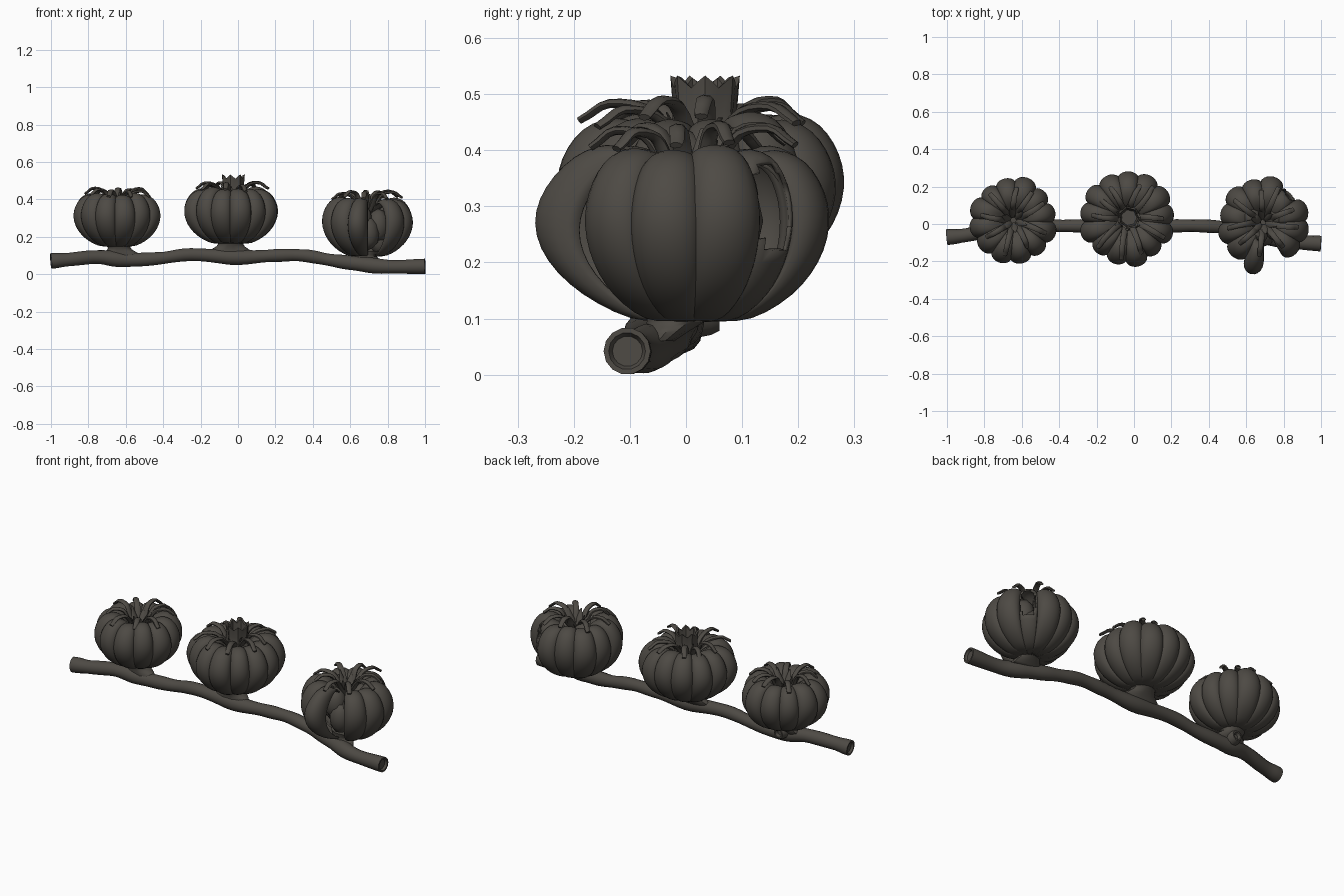
import bpy, bmesh, math, random
from mathutils import Vector

random.seed(4)
if "Cube" in bpy.data.objects:
    bpy.data.objects.remove(bpy.data.objects["Cube"])


def material(name, rgb):
    m = bpy.data.materials.new(name)
    m.use_nodes = True
    m.diffuse_color = (*rgb, 1)
    bsdf = next(n for n in m.node_tree.nodes if n.type == 'BSDF_PRINCIPLED')
    bsdf.inputs["Base Color"].default_value = (*rgb, 1)
    return m


BARK = material("dark bark", (0.075, 0.068, 0.058))


def finish(name, bm, angle=45):
    bmesh.ops.recalc_face_normals(bm, faces=bm.faces)
    me = bpy.data.meshes.new(name)
    bm.to_mesh(me)
    bm.free()
    me.materials.append(BARK)
    me.shade_smooth()
    me.set_sharp_from_angle(angle=math.radians(angle))
    ob = bpy.data.objects.new(name, me)
    bpy.context.collection.objects.link(ob)
    return ob


def loft(bm, rings, closed=True):
    """Skin a list of point rows with quads."""
    rows = [[bm.verts.new(p) for p in ring] for ring in rings]
    n = len(rows[0])
    for a, b in zip(rows, rows[1:]):
        for i in range(n if closed else n - 1):
            j = (i + 1) % n
            bm.faces.new((a[i], a[j], b[j], b[i]))
    if closed:
        return [bm.faces.new(rows[0]), bm.faces.new(rows[-1])]


def spline(pts, steps):
    """Catmull-Rom resampling of tuples of any length."""
    pts = [Vector(p) for p in pts]
    p = [2 * pts[0] - pts[1]] + pts + [2 * pts[-1] - pts[-2]]
    out = []
    for i in range(1, len(p) - 2):
        for s in range(steps):
            t = s / steps
            a, b, c, d = p[i - 1:i + 3]
            out.append(0.5 * (2 * b + (c - a) * t + (2 * a - 5 * b + 4 * c - d) * t * t
                              + (3 * b - a - 3 * c + d) * t ** 3))
    return out + [pts[-1]]


def tube(bm, path, radii, sides, side_dir, flat=1.0):
    """Sweep an ellipse along a path; side_dir fixes the wide axis."""
    rings = []
    for i, p in enumerate(path):
        tan = (path[min(i + 1, len(path) - 1)] - path[max(i - 1, 0)]).normalized()
        u = (side_dir - tan * side_dir.dot(tan)).normalized()
        v = tan.cross(u)
        rings.append([p + radii[i] * (u * math.cos(a) + v * flat * math.sin(a))
                      for a in (k * math.tau / sides for k in range(sides))])
    return loft(bm, rings)


def recess(bm, faces, rim, depth):
    bmesh.ops.recalc_face_normals(bm, faces=bm.faces)
    bmesh.ops.inset_individual(bm, faces=faces, thickness=rim, depth=0)
    bmesh.ops.inset_individual(bm, faces=faces, thickness=.006, depth=-depth)


def polar(c, r, a, z):
    return Vector((c[0] + r * math.cos(a), c[1] + r * math.sin(a), z))


RIGHT, MIDDLE, LEFT = (-.645, .02), (-.035, .03), (.69, .01)

# Branch: swollen at the ends and under each pod, with recessed cut faces
BRANCH = [(-1, -.07, .071), (-.9, -.06, .079), (-.75, -.03, .092), (-.6, -.01, .077),
          (-.42, -.01, .085), (-.25, -.01, .105), (0, -.01, .09), (.2, -.01, .1),
          (.35, -.01, .1), (.5, -.02, .075), (.65, -.05, .055), (.8, -.09, .04),
          (1, -.105, .042)]
path = spline(BRANCH, 5)
radii = []
for i, p in enumerate(path):
    near = min(abs(p.x - c[0]) for c in (RIGHT, MIDDLE, LEFT))
    radii.append(.034 + .008 * abs(p.x) ** 8 + .008 * max(0, 1 - near / .2)
                 + .0015 * math.sin(i * 1.1))
bm = bmesh.new()
ends = tube(bm, path, radii, 14, Vector((0, 1, 0)))
recess(bm, ends, .009, .012)
finish("branch", bm)

# Meridian of a pod lobe: radius and height as fractions
MERIDIAN = spline([(.12, .02), (.44, .04), (.73, .17), (.92, .35), (1, .55), (.965, .74),
                   (.83, .9), (.63, .965), (.43, .92), (.25, .8), (.1, .72)], 3)


def lobe(bm, c, R, z0, H, a, half, lean=0.0, narrow=1.0, top_cut=0, crease=.83):
    """One swollen segment; lean pushes its middle outward."""
    rows = []
    for r, h in MERIDIAN[:len(MERIDIAN) - top_cut]:
        row = []
        for k in range(-6, 7):
            phi = math.sin(k / 6 * math.pi / 2)
            bulge = math.sqrt(max(0, 1 - phi * phi))
            rad = R * r * (crease + (1 - crease) * bulge) + lean * math.sin(h * math.pi)
            z = z0 + H * (h - .07 * (1 - bulge) * h)
            row.append(polar(c, rad, a + phi * half * narrow, z))
        rows.append(row)
    loft(bm, rows, closed=False)


def pod(name, c, R, z0, H, lobes, turn, skip=(), special=None, hole=None):
    bm = bmesh.new()
    step = math.tau / lobes
    for i in range(lobes):
        size = R * random.uniform(.95, 1.02)
        wide = step / 2 * random.uniform(1.0, 1.12)
        if i not in skip:
            lobe(bm, c, size, z0, H * random.uniform(.97, 1.02), turn + i * step, wide,
                 **(special or {}).get(i, {}))
    if hole:
        spot, size = hole
        bmesh.ops.delete(bm, context='FACES', geom=[
            f for f in bm.faces if math.hypot((f.calc_center_median() - spot).xy.length,
                                              (f.calc_center_median() - spot).z * .5) < size])
    shell = finish(name + "_lobes", bm, 60).modifiers.new("shell", 'SOLIDIFY')
    shell.thickness = .008
    shell.offset = 0


def strands(name, c, R, top, count, turn):
    """Curled ribbons arching from the centre over the shoulders."""
    bm = bmesh.new()
    for i in range(count):
        a = turn + i * math.tau / count + random.uniform(-.12, .12)
        reach = R * random.uniform(.66, .84)
        lift = random.uniform(-.01, .01)
        bend = random.uniform(-.15, .15)
        ctrl = [polar(c, .03, a, top - .09), polar(c, .055, a, top - .045),
                polar(c, reach * .5, a + bend * .3, top + .003 + lift),
                polar(c, reach * .8, a + bend * .7, top + .012 + lift),
                polar(c, reach * .97, a + bend, top - .008 + lift),
                polar(c, reach * 1.05, a + bend, top - .018 + lift)]
        p = spline(ctrl, 3)
        n = len(p) - 1
        rad = [.019 - .007 * k / n for k in range(n + 1)]
        tube(bm, p, rad, 7, Vector((-math.sin(a), math.cos(a), 0)), .55)
    # Short pointed sepals in the middle
    for i in range(6):
        a = turn + .4 + i * math.tau / 6
        p = [polar(c, .02, a, top - .1), polar(c, .04, a, top - .05),
             polar(c, .065 + .01 * (i % 2), a, top - .01 + .01 * (i % 3))]
        tube(bm, p, [.022, .018, .004], 6, Vector((-math.sin(a), math.cos(a), 0)), .4)
    finish(name + "_strands", bm)


def neck(name, c, base, top_z, r_low, r_mid, r_top):
    """Stalk that runs out along the branch below and flares into the pod above."""
    low, high = Vector(base), Vector((c[0], c[1], top_z))
    rows = []
    for f, rx, ry in spline([(0, r_low, .03), (.3, r_low * .8, .042),
                             (.6, r_mid, r_mid * .95), (1, r_top, r_top)], 3):
        p = low.lerp(high, f)
        rows.append([p + Vector((rx * math.cos(k * math.tau / 14),
                                 ry * math.sin(k * math.tau / 14), 0)) for k in range(14)])
    bm = bmesh.new()
    loft(bm, rows)
    finish(name + "_neck", bm)


# Whole pods
pod("right_pod", RIGHT, .232, .146, .29, 12, .2)
strands("right_pod", RIGHT, .232, .437, 9, .3)
neck("right_pod", RIGHT, (-.62, -.01, .09), .175, .11, .06, .085)
pod("middle_pod", MIDDLE, .255, .16, .31, 13, .1)
strands("middle_pod", MIDDLE, .258, .468, 10, .1)
neck("middle_pod", MIDDLE, (-.045, -.01, .1), .2, .13, .068, .1)

# Split pod: one lobe missing, its neighbour peeled outward, a small hole at the back
pod("split_pod", LEFT, .241, .092, .324, 12, math.radians(-103), skip=(1,),
    special={0: dict(lean=.042, narrow=.8, top_cut=5, crease=.66),
             5: dict(lean=-.012, narrow=.95)},
    hole=(polar(LEFT, .205, math.radians(46), .3), .042))
strands("split_pod", LEFT, .241, .428, 9, .35)
neck("split_pod", LEFT, (.67, -.05, .06), .125, .1, .06, .085)

# Knobbly core seen through the split
bm = bmesh.new()
for i in range(10):
    made = bmesh.ops.create_icosphere(bm, subdivisions=2, radius=.06)["verts"]
    bmesh.ops.scale(bm, vec=(1, 1, 1.5), verts=made)
    bmesh.ops.translate(bm, vec=polar(LEFT, .07, i * 2.4, .19 + .014 * i), verts=made)
finish("split_pod_core", bm)

# Jagged, ridged crown tube on the middle pod
CROWN = (-.027, .034)
bm = bmesh.new()
rows = []
for r, z in ((.08, .38), (.06, .43), (.055, .47), (.06, .522), (.049, .518), (.04, .44)):
    rows.append([polar(CROWN, r * (1 + .06 * math.cos(k * math.tau / 4)), k * math.tau / 28,
                       z + (.011 * math.cos(k * math.tau / 4) if z > .5 else 0))
                 for k in range(28)])
loft(bm, rows)
finish("middle_pod_crown", bm, 35)

# Broken-off knot behind the neck of the right pod
bm = bmesh.new()
ends = tube(bm, [Vector((-.63, y, .105)) for y in (0, .045, .06)], [.045, .036, .028], 10,
            Vector((1, 0, 0)))
recess(bm, ends[1:], .008, .015)
finish("branch_knot", bm)
